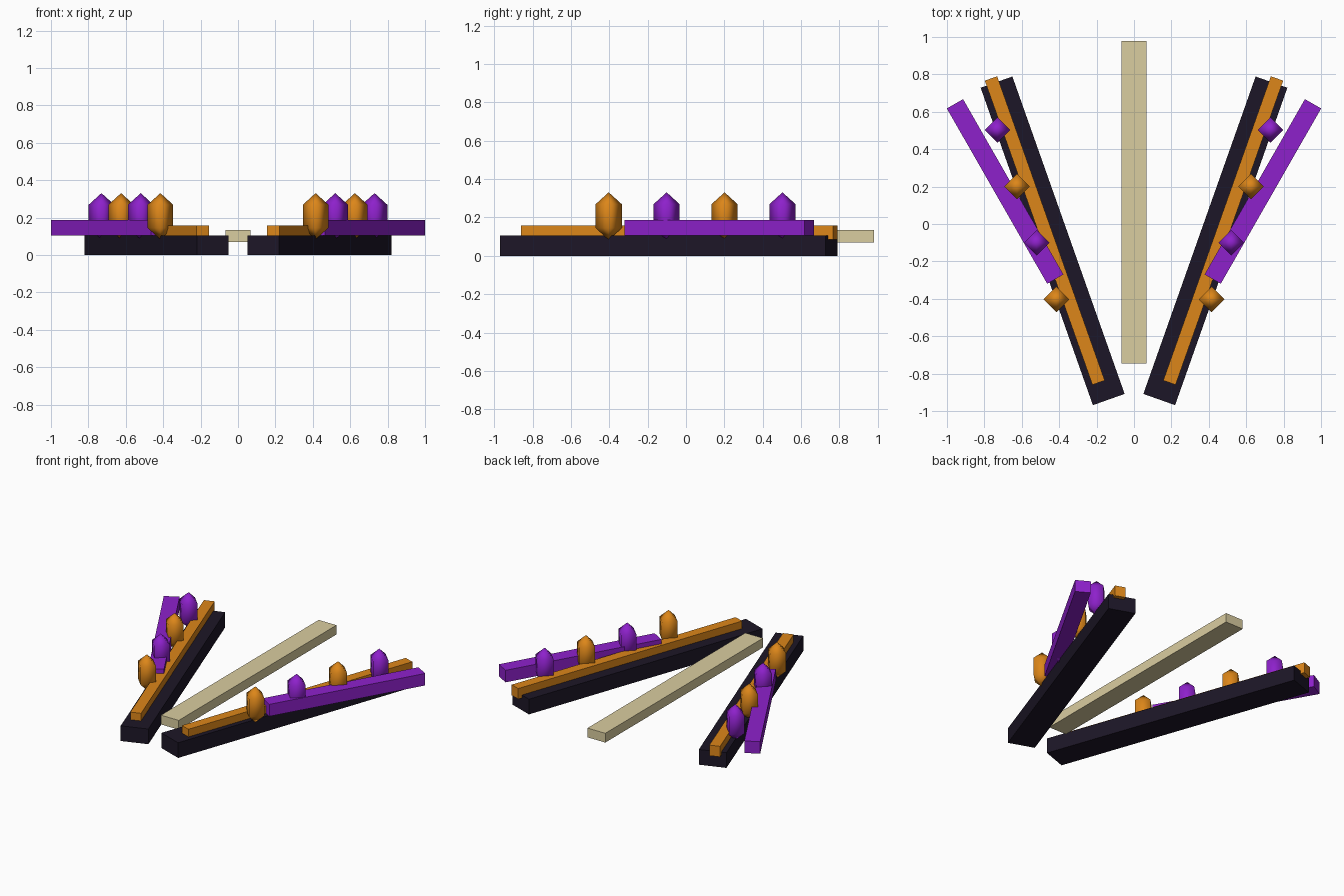
import bpy, math

if "Cube" in bpy.data.objects:
    bpy.data.objects.remove(bpy.data.objects["Cube"])

def material(name, rgb):
    m = bpy.data.materials.new(name)
    m.diffuse_color = (*rgb, 1)
    m.use_nodes = True
    m.node_tree.nodes["Principled BSDF"].inputs["Base Color"].default_value = m.diffuse_color
    return m

DARK = material("dark", (0.012, 0.008, 0.02))
ORANGE = material("orange", (0.72, 0.24, 0.01))
PURPLE = material("purple", (0.27, 0.015, 0.6))
BONE = material("bone", (0.70, 0.61, 0.35))

def bar(name, center, size, angle, mat):
    bpy.ops.mesh.primitive_cube_add(size=1, location=center, rotation=(0, 0, angle))
    o = bpy.context.object
    o.name = name
    o.scale = size
    o.data.materials.append(mat)

def gem(name, center, mat):
    # four-sided double pyramid with soft shading
    bpy.ops.mesh.primitive_uv_sphere_add(segments=4, ring_count=2, radius=1, location=center)
    o = bpy.context.object
    o.name = name
    o.scale = (0.079, 0.079, 0.124)
    o.data.materials.append(mat)
    bpy.ops.object.shade_smooth()

# central spine
bar("center_bar", (0, 0.117, 0.102), (0.136, 1.725, 0.064), 0, BONE)

for s, side in ((1, "right"), (-1, "left")):
    # splayed base, inlay strip and outer blade
    bar(side + "_base_bar", (s * 0.435, -0.09, 0.0525), (0.18, 1.8, 0.105), -s * 0.34, DARK)
    bar(side + "_inlay_strip", (s * 0.477, -0.035, 0.121), (0.07, 1.725, 0.073), -s * 0.34, ORANGE)
    bar(side + "_outer_blade", (s * 0.689, 0.174, 0.1465), (0.10, 1.08, 0.083), -s * 0.52, PURPLE)
    # row of gems in alternating colours
    for i in range(4):
        gem(f"{side}_gem_{i + 1}", (s * (0.415 + 0.105 * i), -0.403 + 0.302 * i, 0.207),
            PURPLE if i % 2 else ORANGE)
